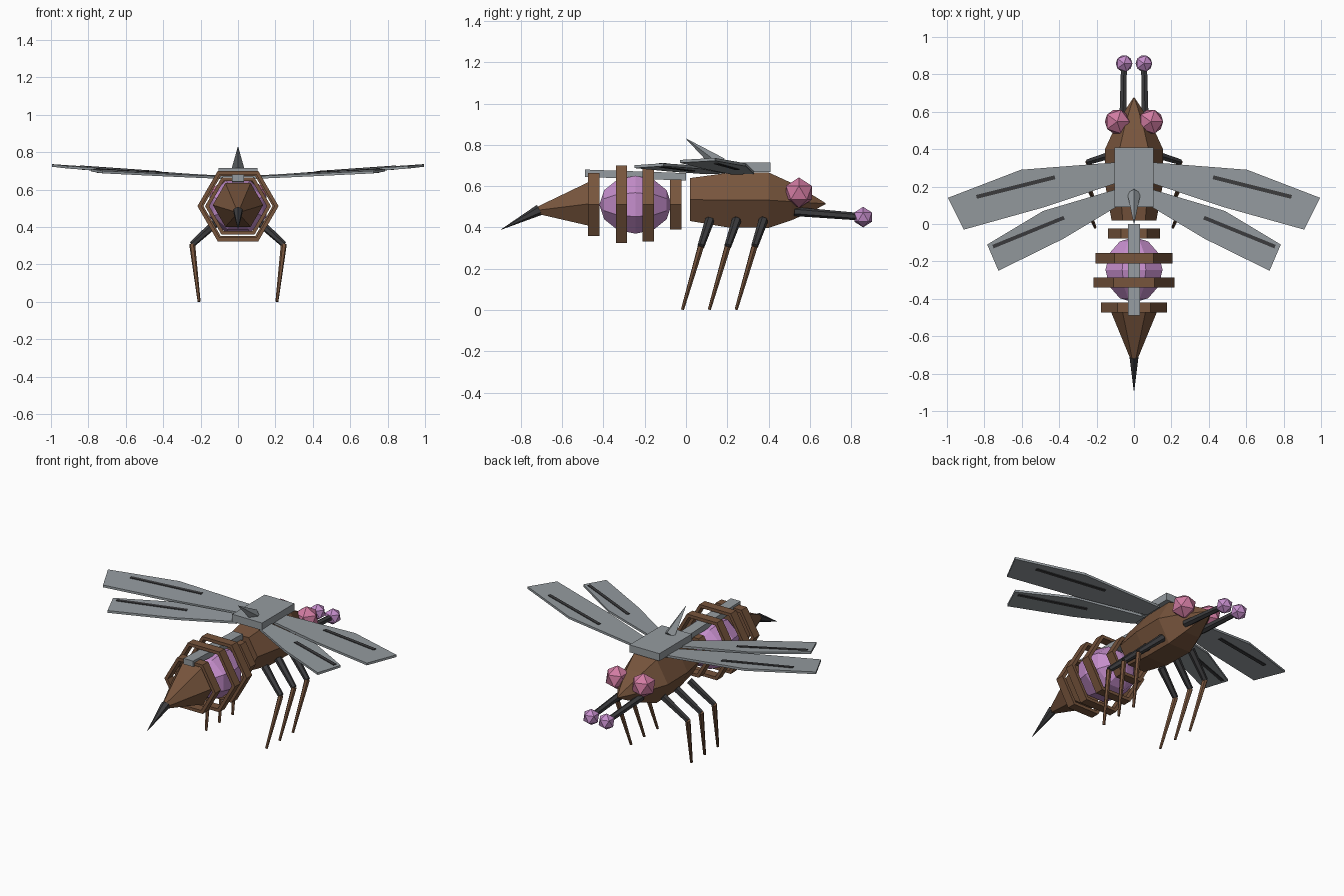
import bpy, bmesh, math
from mathutils import Vector, Matrix

if "Cube" in bpy.data.objects:
    bpy.data.objects.remove(bpy.data.objects["Cube"])


def material(name, rgb):
    m = bpy.data.materials.new(name)
    m.diffuse_color = (*rgb, 1)
    m.use_nodes = True
    m.node_tree.nodes["Principled BSDF"].inputs["Base Color"].default_value = m.diffuse_color
    return m


BROWN = material("brown shell", (0.185, 0.09, 0.046))
GREY = material("grey plate", (0.30, 0.33, 0.35))
DARK = material("dark metal", (0.045, 0.045, 0.048))
PURPLE = material("purple glow", (0.56, 0.27, 0.60))
PINK = material("pink eye", (0.64, 0.20, 0.36))


def finish(name, bm, mat):
    bmesh.ops.recalc_face_normals(bm, faces=bm.faces)
    me = bpy.data.meshes.new(name)
    bm.to_mesh(me)
    bm.free()
    me.materials.append(mat)
    ob = bpy.data.objects.new(name, me)
    bpy.context.collection.objects.link(ob)
    return ob


def hexagon(bm, y, r, z):
    return [bm.verts.new((r * math.cos(i * math.pi / 3), y, z + r * math.sin(i * math.pi / 3)))
            for i in range(6)]


def bridge(bm, a, b):
    for i in range(len(a)):
        j = (i + 1) % len(a)
        bm.faces.new((a[i], a[j], b[j], b[i]))


def loft(name, sections, mat):
    """Six-sided body along y from (y, radius, z) sections."""
    bm = bmesh.new()
    rings = [hexagon(bm, *s) for s in sections]
    for a, b in zip(rings, rings[1:]):
        bridge(bm, a, b)
    bm.faces.new(rings[0])
    bm.faces.new(rings[-1])
    return finish(name, bm, mat)


def rod(name, p, q, r1, r2, mat, sides=6):
    p, q = Vector(p), Vector(q)
    d = q - p
    bm = bmesh.new()
    bmesh.ops.create_cone(bm, cap_ends=True, segments=sides, radius1=r1, radius2=r2, depth=d.length)
    rot = d.to_track_quat('Z', 'Y').to_matrix().to_4x4()
    bm.transform(Matrix.Translation((p + q) / 2) @ rot)
    return finish(name, bm, mat)


def gem(name, centre, r, mat):
    bm = bmesh.new()
    bmesh.ops.create_icosphere(bm, subdivisions=1, radius=r)
    bm.transform(Matrix.Translation(centre))
    return finish(name, bm, mat)


def slab(name, outline, height, thick, mat):
    """Flat outline in x,y raised to height(x, y) and given thickness."""
    bm = bmesh.new()
    lo, hi = ([bm.verts.new((x, y, height(x, y) + s * thick / 2)) for x, y in outline] for s in (-1, 1))
    bm.faces.new(lo)
    bm.faces.new(hi)
    bridge(bm, lo, hi)
    return finish(name, bm, mat)


# Thorax with pointed head, and tail cone with stinger
loft("thorax_and_head", [(0.02, 0.12, 0.535), (0.20, 0.152, 0.532), (0.40, 0.155, 0.532),
                         (0.51, 0.105, 0.525), (0.62, 0.04, 0.518), (0.675, 0.004, 0.515)], BROWN)
loft("tail_cone", [(-0.44, 0.135, 0.518), (-0.72, 0.02, 0.483)], BROWN)
rod("stinger", (0, -0.71, 0.485), (0, -0.895, 0.39), 0.027, 0.001, DARK)

# Glowing abdomen core
bm = bmesh.new()
bmesh.ops.create_uvsphere(bm, u_segments=8, v_segments=6, radius=1)
bm.transform(Matrix.Translation((0, -0.245, 0.51)) @ Matrix.Diagonal((0.165, 0.175, 0.152, 1))
             @ Matrix.Rotation(math.pi / 2, 4, 'X') @ Matrix.Rotation(math.pi / 8, 4, 'Z'))
finish("abdomen_core", bm, PURPLE)

# Hexagonal rib hoops around the abdomen
for n, (y, r) in enumerate([(-0.05, 0.14), (-0.183, 0.207), (-0.313, 0.217), (-0.447, 0.176)]):
    bm = bmesh.new()
    loops = [hexagon(bm, y + dy, rr, 0.512)
             for dy, rr in ((-0.027, r), (0.027, r), (0.027, r - 0.022), (-0.027, r - 0.022))]
    for k in range(4):
        bridge(bm, loops[k], loops[(k + 1) % 4])
    finish(f"rib_hoop_{n + 1}", bm, BROWN)

# Spine bar, back plate and back spike
slab("spine_bar", [(-0.033, -0.49), (0.033, -0.49), (0.033, 0.0), (-0.033, 0.0)],
     lambda x, y: 0.645 - 0.035 * y, 0.036, GREY)
slab("back_plate", [(-0.103, 0.09), (0.103, 0.09), (0.103, 0.41), (-0.103, 0.41)],
     lambda x, y: 0.692, 0.046, GREY)
rod("back_spike", (0, 0.165, 0.705), (0, 0.0, 0.83), 0.036, 0.001, GREY, 4)

FRONT_WING = [(0.09, 0.33), (0.605, 0.29), (0.995, 0.14), (0.91, -0.03), (0.48, 0.09), (0.09, 0.22)]
HIND_WING = [(0.08, 0.19), (0.485, 0.07), (0.785, -0.11), (0.725, -0.25), (0.38, -0.08), (0.08, 0.10)]
FRONT_VEIN = [(0.42, 0.24), (0.84, 0.135), (0.845, 0.155), (0.425, 0.26)]
HIND_VEIN = [(0.37, 0.025), (0.75, -0.13), (0.758, -0.112), (0.378, 0.043)]

for side, s in (("left", -1), ("right", 1)):
    # Wings with dark veins
    def flip(pts):
        return [(s * x, y) for x, y in pts]

    def front_z(x, y):
        return 0.655 + 0.075 * abs(x) + 0.02 * (y - 0.14)

    def hind_z(x, y):
        return 0.655 + 0.068 * abs(x) + 0.04 * y

    slab(f"{side}_front_wing", flip(FRONT_WING), front_z, 0.014, GREY)
    slab(f"{side}_hind_wing", flip(HIND_WING), hind_z, 0.014, GREY)
    slab(f"{side}_front_wing_vein", flip(FRONT_VEIN), front_z, 0.022, DARK)
    slab(f"{side}_hind_wing_vein", flip(HIND_VEIN), hind_z, 0.022, DARK)

    # Eyes and antennae
    gem(f"{side}_eye", (s * 0.09, 0.547, 0.568), 0.074, PINK)
    rod(f"{side}_antenna", (s * 0.06, 0.525, 0.477), (s * 0.054, 0.84, 0.452), 0.022, 0.018, DARK)
    gem(f"{side}_antenna_tip", (s * 0.053, 0.858, 0.45), 0.05, PURPLE)

    # Three two-part legs
    for n, y in enumerate((0.115, 0.245, 0.375)):
        knee = (s * 0.245, y - 0.043, 0.308)
        rod(f"{side}_upper_leg_{n + 1}", (s * 0.105, y, 0.435), knee, 0.023, 0.017, DARK)
        rod(f"{side}_lower_leg_{n + 1}", knee, (s * 0.208, y - 0.132, 0.002), 0.016, 0.008, BROWN)
